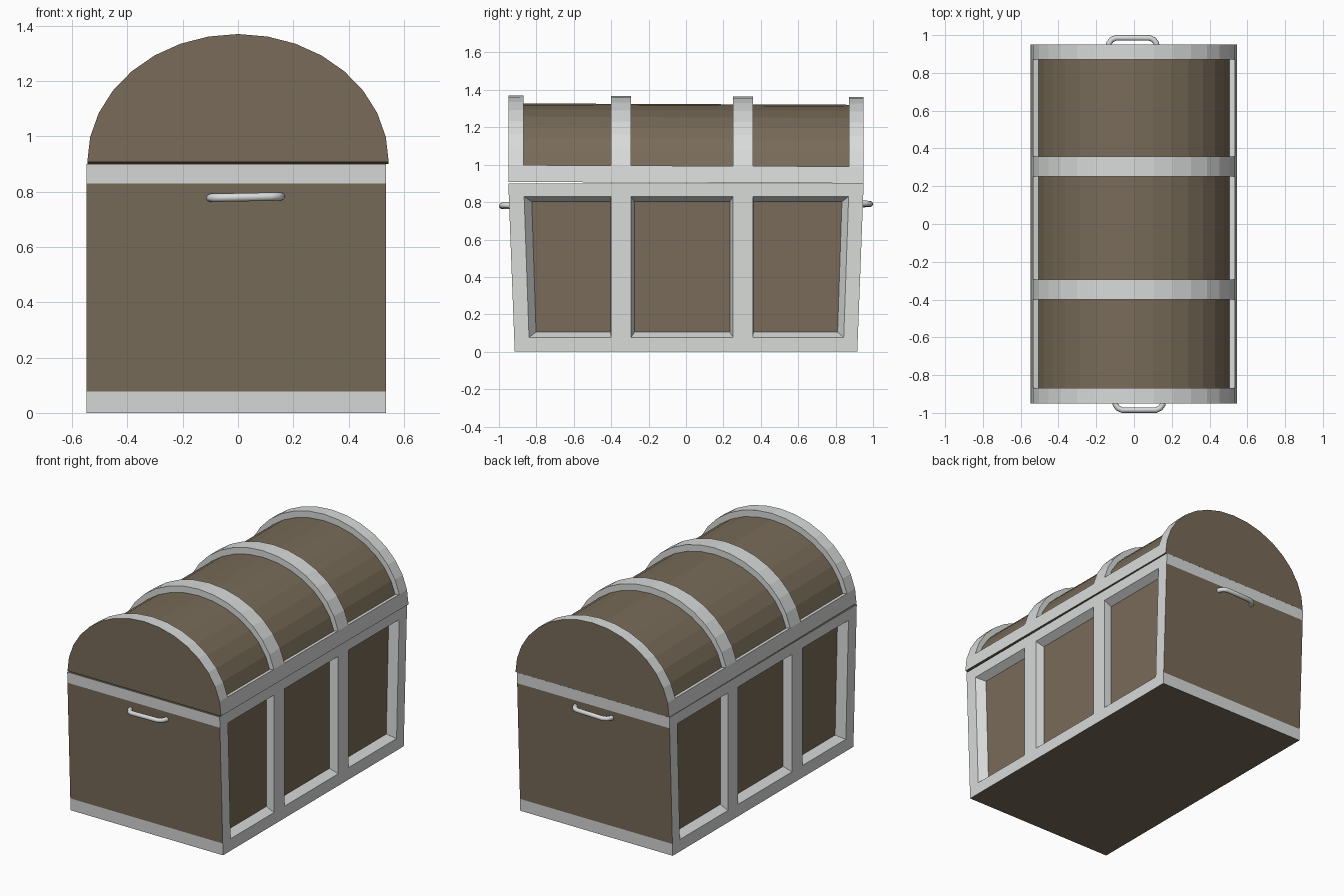
import bpy, bmesh, math

if "Cube" in bpy.data.objects:
    bpy.data.objects.remove(bpy.data.objects["Cube"])

def material(name, rgb):
    m = bpy.data.materials.new(name)
    m.diffuse_color = (*rgb, 1)
    m.use_nodes = True
    m.node_tree.nodes["Principled BSDF"].inputs["Base Color"].default_value = m.diffuse_color
    return m

wood = material("brown wood", (0.188, 0.147, 0.098))
metal = material("pale grey metal", (0.686, 0.708, 0.694))
WOOD, METAL = 0, 1

def face(bm, pts, mat):
    f = bm.faces.new([bm.verts.new(p) for p in pts])
    f.material_index = mat

def finish(bm, name):
    bmesh.ops.remove_doubles(bm, verts=bm.verts, dist=0.0005)
    bmesh.ops.recalc_face_normals(bm, faces=bm.faces)
    me = bpy.data.meshes.new(name)
    bm.to_mesh(me)
    bm.free()
    me.materials.append(wood)
    me.materials.append(metal)
    ob = bpy.data.objects.new(name, me)
    bpy.context.collection.objects.link(ob)
    return ob

# Lengthwise cuts: odd cells are recessed bays, even cells are straps
YS = [-0.95, -0.868, -0.40, -0.293, 0.252, 0.357, 0.872, 0.95]

# --- Body: box with tapered ends and bevelled recessed side panels ---
H = 0.9
ZS = [0, 0.077, 0.83, H]
XL, XR, DEPTH = -0.547, 0.535, 0.05
INSET = {1: (0.04, 0.004), 3: (0.018, 0.018), 5: (0.004, 0.035)}

def taper(x, y, z):
    if abs(y) > 0.7:
        y *= 1 - 0.036 * (1 - z / H)
    return (x, y, z)

bm = bmesh.new()
for x, s in ((XL, 1), (XR, -1)):
    for i in range(7):
        for k in range(3):
            y0, y1, z0, z1 = YS[i], YS[i + 1], ZS[k], ZS[k + 1]
            outer = [taper(x, y, z) for y, z in ((y0, z0), (y1, z0), (y1, z1), (y0, z1))]
            if i % 2 and k == 1:
                a, b = INSET[i]
                xi = x + s * DEPTH
                inner = [taper(xi, y, z) for y, z in
                         ((y0 + a, z0 + 0.028), (y1 - b, z0 + 0.028),
                          (y1 - b, z1 - 0.028), (y0 + a, z1 - 0.028))]
                for j in range(4):
                    n = (j + 1) % 4
                    face(bm, [outer[j], outer[n], inner[n], inner[j]], METAL)
                face(bm, inner, WOOD)
            else:
                face(bm, outer, METAL)
for y in (YS[0], YS[-1]):
    for k in range(3):
        face(bm, [taper(x, y, z) for x, z in ((XL, ZS[k]), (XR, ZS[k]),
                  (XR, ZS[k + 1]), (XL, ZS[k + 1]))], WOOD if k == 1 else METAL)
for z in (0, H):
    face(bm, [taper(XR, y, z) for y in YS] + [taper(XL, y, z) for y in reversed(YS)], WOOD)
finish(bm, "chest_body")

# --- Lid: half-ellipse vault with raised straps and a rim ---
N = 16
def arch(a, b):
    return [(a * math.cos(math.pi * i / N), 0.904 + b * math.sin(math.pi * i / N))
            for i in range(N + 1)]

out, inn = arch(0.545, 0.462), arch(0.515, 0.42)

def P(p, y):
    return (p[0], y, p[1] - 0.004 * y)   # lid sits with a very slight tilt

bm = bmesh.new()
for i in range(7):
    y0, y1 = YS[i], YS[i + 1]
    for j in range(N):
        a, b = out[j], out[j + 1]
        if i % 2 and 0 < j < N - 1:
            c, d = inn[j], inn[j + 1]
            face(bm, [P(c, y0), P(d, y0), P(d, y1), P(c, y1)], WOOD)
            for y in (y0, y1):
                face(bm, [P(a, y), P(b, y), P(d, y), P(c, y)], METAL)
        else:
            face(bm, [P(a, y0), P(b, y0), P(b, y1), P(a, y1)], METAL)
    if i % 2:
        for j in (1, N - 1):
            face(bm, [P(out[j], y0), P(inn[j], y0), P(inn[j], y1), P(out[j], y1)], METAL)
for y in (YS[0], YS[-1]):
    face(bm, [P(p, y) for p in out], WOOD)
face(bm, [P(out[0], y) for y in YS] + [P(out[N], y) for y in reversed(YS)], WOOD)
finish(bm, "chest_lid")

# --- Handles: bent round bars on both ends ---
def handle(name, side, cx, z):
    cu = bpy.data.curves.new(name, 'CURVE')
    cu.dimensions = '3D'
    cu.bevel_depth = 0.015
    cu.bevel_resolution = 2
    cu.use_fill_caps = True
    path = [(-0.13, 0.93), (-0.125, 0.957), (-0.112, 0.975), (-0.09, 0.985)]
    path += [(-x, y) for x, y in reversed(path)]
    sp = cu.splines.new('POLY')
    sp.points.add(len(path) - 1)
    for pt, (x, y) in zip(sp.points, path):
        pt.co = (cx + x, side * y, z + 0.02 * x, 1)
    tmp = bpy.data.objects.new(name, cu)
    bpy.context.collection.objects.link(tmp)
    bpy.context.view_layer.update()
    me = bpy.data.meshes.new_from_object(tmp.evaluated_get(bpy.context.evaluated_depsgraph_get()))
    bpy.data.objects.remove(tmp)
    me.materials.clear()
    me.materials.append(metal)
    me.polygons.foreach_set("use_smooth", [True] * len(me.polygons))
    ob = bpy.data.objects.new(name, me)
    bpy.context.collection.objects.link(ob)

handle("front_handle", -1, 0.027, 0.78)
handle("back_handle", 1, -0.007, 0.79)
